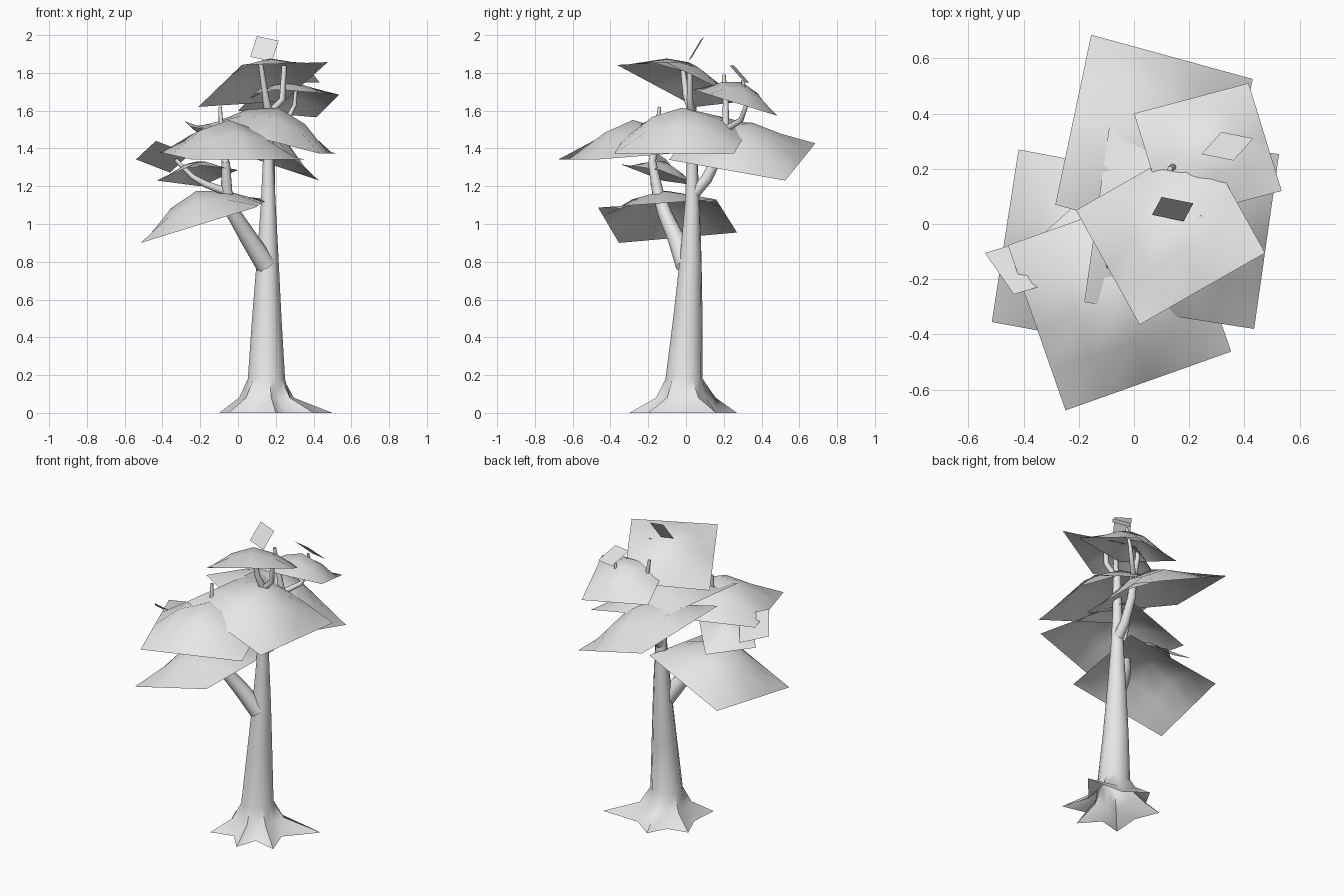
import bpy, bmesh, math
from mathutils import Vector

cube = bpy.data.objects.get("Cube")
if cube:
    bpy.data.objects.remove(cube, do_unlink=True)

grey = bpy.data.materials.new("plain grey")
grey.use_nodes = True
tone = (0.8, 0.8, 0.8, 1)
grey.diffuse_color = tone
grey.node_tree.nodes["Principled BSDF"].inputs["Base Color"].default_value = tone


def finish(bm, name, limit=60):
    mesh = bpy.data.meshes.new(name)
    bm.to_mesh(mesh)
    bm.free()
    mesh.materials.append(grey)
    obj = bpy.data.objects.new(name, mesh)
    bpy.context.collection.objects.link(obj)
    bpy.ops.object.select_all(action='DESELECT')
    obj.select_set(True)
    bpy.context.view_layer.objects.active = obj
    bpy.ops.object.shade_smooth_by_angle(angle=math.radians(limit))
    return obj


def bridge(bm, rings):
    for low, high in zip(rings, rings[1:]):
        n = len(low)
        for i in range(n):
            j = (i + 1) % n
            bm.faces.new((low[i], low[j], high[j], high[i]))


def leaf_sheet(name, a, b, c, bulge, d=None, steps=4):
    """Four-cornered sheet, a-b-c-d in order, domed in the middle."""
    a, b, c = Vector(a), Vector(b), Vector(c)
    d = Vector(d) if d else a + c - b
    normal = (c - a).cross(d - b).normalized()
    if normal.z < 0:
        normal = -normal
    bm = bmesh.new()
    grid = []
    for i in range(steps + 1):
        u = i / steps
        row = []
        for j in range(steps + 1):
            v = j / steps
            p = a.lerp(b, u).lerp(d.lerp(c, u), v)
            dome = math.sin(math.pi * u) * math.sin(math.pi * v)
            row.append(bm.verts.new(p + normal * bulge * dome))
        grid.append(row)
    for i in range(steps):
        for j in range(steps):
            bm.faces.new((grid[i][j], grid[i + 1][j], grid[i + 1][j + 1], grid[i][j + 1]))
    bmesh.ops.recalc_face_normals(bm, faces=bm.faces)
    if sum(f.normal.z for f in bm.faces) < 0:
        bmesh.ops.reverse_faces(bm, faces=bm.faces)
    return finish(bm, name)


def branch(name, points, start, end, sides=8):
    """Tapered tube along a list of points."""
    pts = [Vector(p) for p in points]
    bm = bmesh.new()
    rings = []
    for k, p in enumerate(pts):
        way = (pts[min(k + 1, len(pts) - 1)] - pts[max(k - 1, 0)]).normalized()
        side = way.cross(Vector((0, 1, 0))).normalized()
        other = way.cross(side)
        r = start + (end - start) * k / (len(pts) - 1)
        rings.append([bm.verts.new(p + r * (side * math.cos(t) + other * math.sin(t)))
                      for t in (math.tau * i / sides for i in range(sides))])
    bridge(bm, rings)
    bm.faces.new(rings[-1])
    bmesh.ops.recalc_face_normals(bm, faces=bm.faces)
    return finish(bm, name)


# Trunk with six flared roots, open underneath
root_tips = [(0.2, -0.3), (0.4, -0.2), (0.5, 0.16), (0.1, 0.27), (-0.1, 0.12), (-0.05, -0.22)]
foot = Vector((0.15, 0))
bm = bmesh.new()
base, flare, angles = [], [], []
for i, tip in enumerate(root_tips):
    out = Vector(tip) - foot
    nxt = Vector(root_tips[(i + 1) % 6]) - foot
    valley = (out.normalized() + nxt.normalized()).normalized()
    for way, low, high in ((out.normalized(), out.length, 0.16), (valley, 0.19, 0.12)):
        angles.append(way)
        base.append(bm.verts.new((*(foot + way * low), 0)))
        flare.append(bm.verts.new((*(foot + way * high), 0.08)))
rings = [base, flare]
for x, y, z, r in ((0.15, -0.01, 0.18, 0.1), (0.152, 0.01, 0.5, 0.079),
                   (0.157, 0.025, 0.82, 0.058), (0.16, 0.033, 1.1, 0.04),
                   (0.16, 0.033, 1.35, 0.028), (0.16, 0.03, 1.62, 0.025)):
    rings.append([bm.verts.new((x + w.x * r, y + w.y * r, z)) for w in angles])
bridge(bm, rings)
bm.faces.new(rings[-1])
bmesh.ops.recalc_face_normals(bm, faces=bm.faces)
finish(bm, "trunk")

# Branches and twigs
branch("lower_branch", [(0.15, 0, 0.78), (0.06, -0.05, 0.92), (-0.02, -0.11, 1.05),
                        (-0.06, -0.15, 1.17), (-0.065, -0.18, 1.33)], 0.055, 0.022)
branch("lower_branch_tip", [(-0.065, -0.18, 1.32), (-0.085, -0.16, 1.45), (-0.095, -0.14, 1.62)],
       0.02, 0.009)
branch("lower_side_twig", [(-0.06, -0.15, 1.17), (-0.17, -0.17, 1.21), (-0.24, -0.17, 1.25),
                           (-0.33, -0.16, 1.34)], 0.022, 0.01)
branch("back_branch", [(0.16, 0.03, 1.15), (0.165, 0.11, 1.24), (0.17, 0.18, 1.38),
                       (0.18, 0.21, 1.52)], 0.034, 0.022)
branch("back_branch_tip", [(0.18, 0.21, 1.5), (0.15, 0.21, 1.64), (0.13, 0.2, 1.79)], 0.02, 0.01)
branch("back_side_twig", [(0.18, 0.21, 1.5), (0.26, 0.29, 1.55), (0.3, 0.32, 1.63),
                          (0.31, 0.3, 1.76)], 0.018, 0.008)
branch("top_left_twig", [(0.16, 0.03, 1.6), (0.145, 0, 1.68), (0.12, -0.02, 1.85)], 0.022, 0.012)
branch("top_right_twig", [(0.16, 0.03, 1.58), (0.235, 0.02, 1.66), (0.245, 0.02, 1.84)], 0.02, 0.013)

# Large domed leaf sheets
leaf_sheet("top_leaf", (0.02, -0.365, 1.842), (0.475, -0.105, 1.857), (0.245, 0.31, 1.65), 0.125,
           (-0.21, 0.05, 1.62))
leaf_sheet("upper_back_leaf", (0, 0.4, 1.6), (0.415, 0.51, 1.565), (0.535, 0.12, 1.685), 0.115)
leaf_sheet("back_leaf", (-0.155, 0.685, 1.427), (0.43, 0.525, 1.23), (0.3, -0.09, 1.34), 0.155,
           (-0.285, 0.07, 1.545))
leaf_sheet("front_leaf", (-0.248, -0.675, 1.342), (0.352, -0.462, 1.342), (0.143, 0.136, 1.39), 0.185)
leaf_sheet("left_leaf", (0.435, -0.38, 1.372), (0.525, 0.253, 1.372), (-0.09, 0.35, 1.53), 0.17)
leaf_sheet("low_right_leaf", (-0.515, -0.355, 0.9), (-0.418, 0.27, 0.955), (0.16, 0.16, 1.13), 0.165,
           (0.09, -0.465, 1.087))
leaf_sheet("inner_leaf", (-0.43, -0.125, 1.23), (-0.2, 0.08, 1.2), (0, -0.14, 1.286), 0.075)

# Small flat leaves at the twig ends
leaf_sheet("top_tip_leaf", (0.1, 0.098, 1.995), (0.215, 0.075, 1.97), (0.18, 0.01, 1.86), 0, steps=1)
leaf_sheet("back_tip_leaf", (0.316, 0.333, 1.75), (0.432, 0.31, 1.75), (0.36, 0.23, 1.84), 0, steps=1)
leaf_sheet("right_tip_leaf", (-0.54, -0.105, 1.342), (-0.435, -0.255, 1.44), (-0.255, -0.2, 1.37), 0,
           steps=1)
